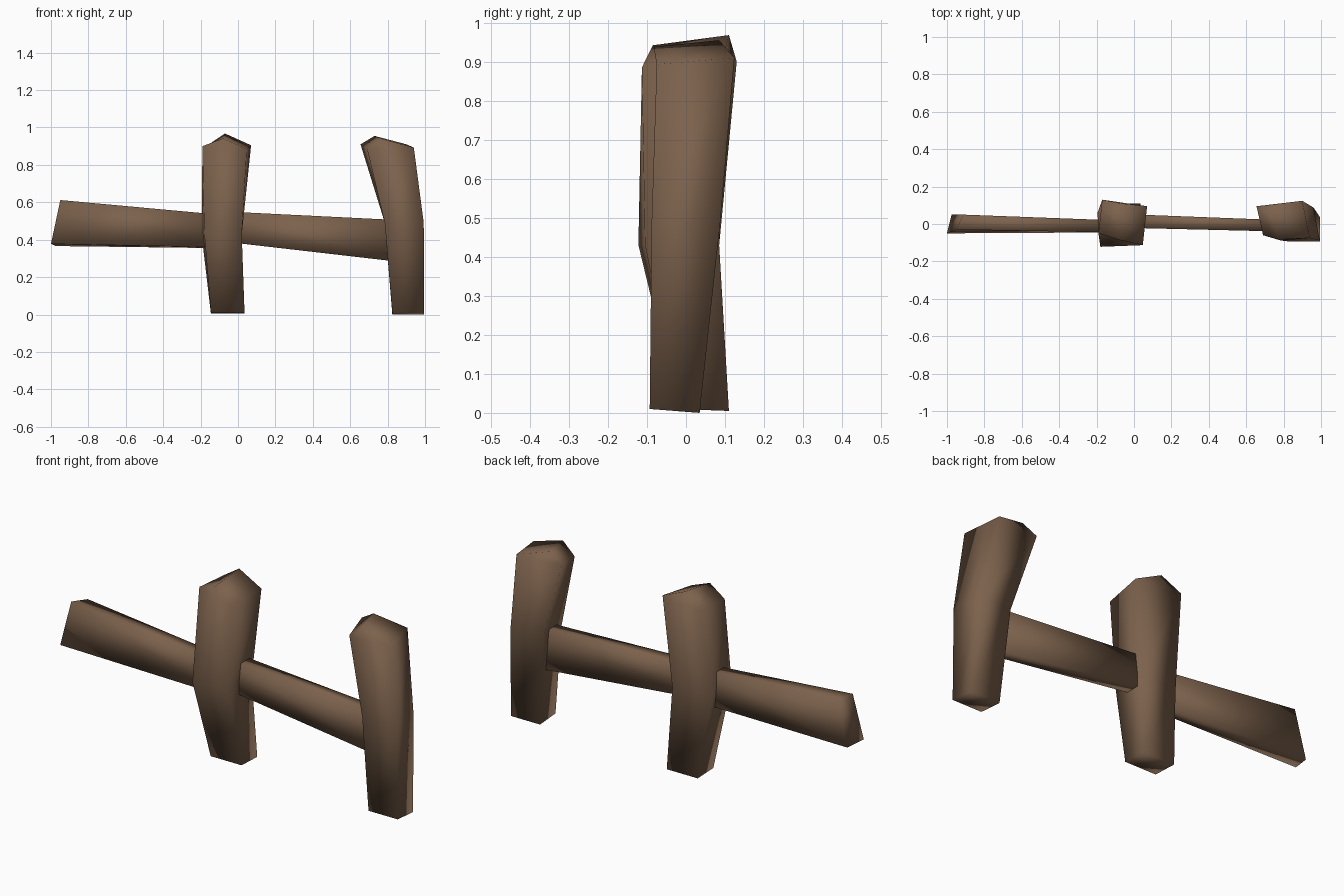
import bpy, bmesh

if "Cube" in bpy.data.objects:
    bpy.data.objects.remove(bpy.data.objects["Cube"])

wood = bpy.data.materials.new("weathered_brown_wood")
wood.diffuse_color = (0.2, 0.12, 0.072, 1)
wood.use_nodes = True
wood.node_tree.nodes["Principled BSDF"].inputs["Base Color"].default_value = wood.diffuse_color


def loft(name, rings, ridge=None):
    """Skin four-cornered rings; cap the end flat or with a two-point ridge."""
    bm = bmesh.new()
    loops = [[bm.verts.new(p) for p in ring] for ring in rings]
    for a, b in zip(loops, loops[1:]):
        for i in range(4):
            j = (i + 1) % 4
            bm.faces.new((a[i], a[j], b[j], b[i]))
    bm.faces.new(loops[0][::-1])
    fl, fr, br, bl = loops[-1]
    if ridge:
        pf, pb = [bm.verts.new(p) for p in ridge]
        for f in ((fl, fr, pf), (fr, br, pb, pf), (br, bl, pb), (bl, fl, pf, pb)):
            bm.faces.new(f)
    else:
        bm.faces.new((fl, fr, br, bl))
    bmesh.ops.recalc_face_normals(bm, faces=bm.faces)
    for f in bm.faces:
        f.smooth = True
    me = bpy.data.meshes.new(name)
    bm.to_mesh(me)
    bm.free()
    me.materials.append(wood)
    ob = bpy.data.objects.new(name, me)
    bpy.context.collection.objects.link(ob)
    return ob


# Posts: rings run front-left, front-right, back-right, back-left
loft("middle_post", [
    [(-.145, -.02, .01), (.035, -.02, .01), (.035, .11, .005), (-.145, .11, .005)],
    [(-.18, -.122, .43), (.02, -.105, .43), (.02, .085, .43), (-.195, .06, .43)],
    [(-.19, -.05, .90), (.047, -.113, .885), (.07, .095, .905), (-.17, .13, .90)],
], ridge=[(-.08, -.085, .942), (-.07, .11, .968)])

loft("end_post", [
    [(.825, -.093, .01), (.995, -.093, .01), (.995, .035, 0), (.825, .035, 0)],
    [(.785, -.088, .49), (.993, -.088, .49), (.96, .088, .49), (.785, .065, .49)],
    [(.69, -.06, .885), (.94, -.075, .893), (.90, .124, .91), (.655, .095, .91)],
], ridge=[(.775, -.083, .938), (.73, .085, .955)])

# Rails: tapered planks with tilted ends buried in the posts
loft("left_rail", [
    [(-1, -.05, .378), (-.975, .05, .366), (-.91, .05, .605), (-.95, -.03, .612)],
    [(-.11, -.045, .36), (-.11, .02, .355), (-.11, .02, .535), (-.11, -.045, .535)],
])
loft("right_rail", [
    [(-.05, -.02, .387), (-.05, .053, .387), (-.05, .053, .55), (-.05, -.02, .55)],
    [(.86, -.042, .282), (.86, .018, .282), (.86, .018, .505), (.86, -.042, .505)],
])
